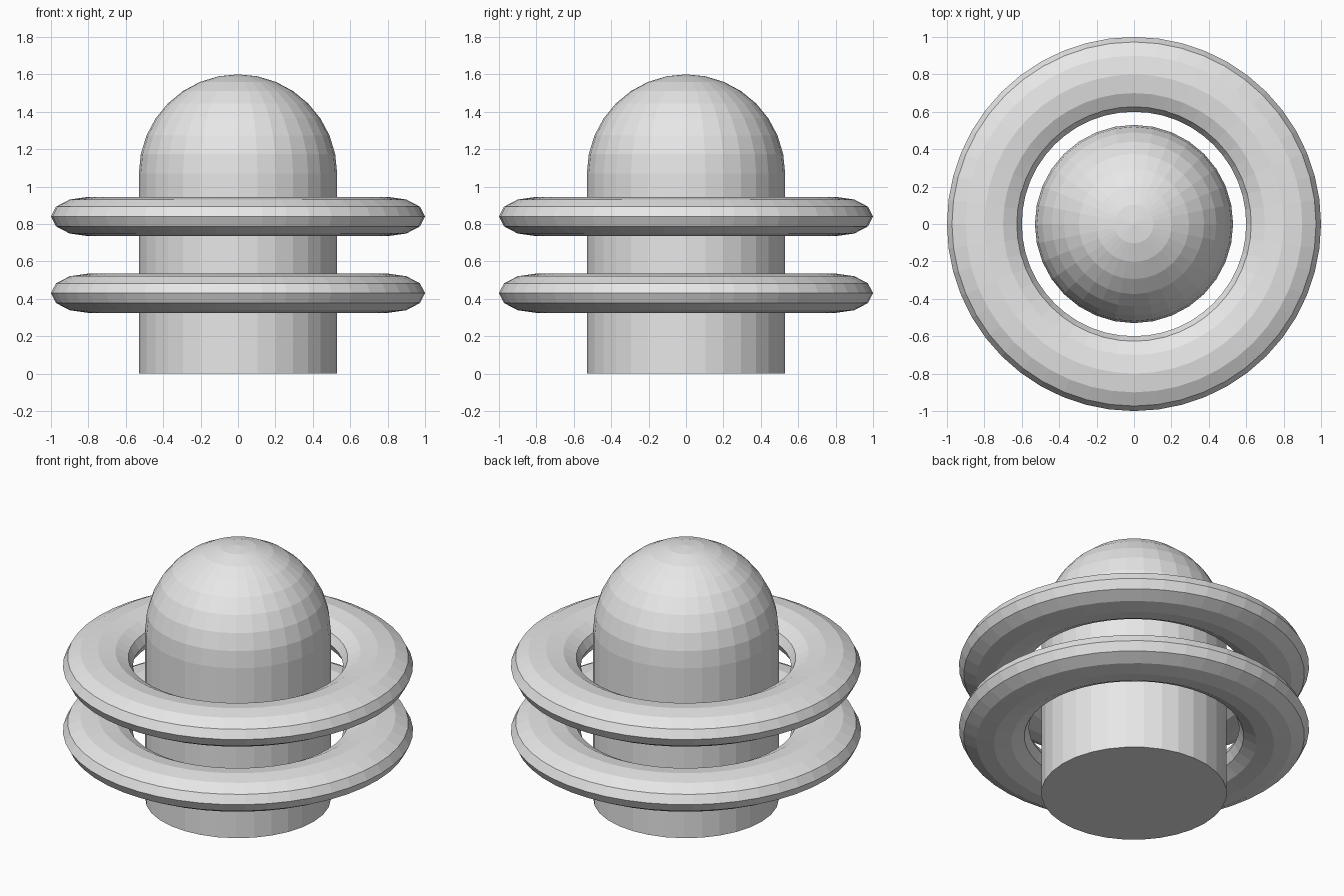
import bpy, bmesh, math
from mathutils import Matrix, Vector

cube = bpy.data.objects.get("Cube")
if cube:
    bpy.data.objects.remove(cube, do_unlink=True)

grey = bpy.data.materials.new("plain grey")
grey.use_nodes = True
grey.diffuse_color = (0.8, 0.8, 0.8, 1)
grey.node_tree.nodes["Principled BSDF"].inputs["Base Color"].default_value = (0.8, 0.8, 0.8, 1)

BODY_RADIUS, DOME_BASE = 0.53, 1.07


def domed_body():
    """Half sphere whose open rim is drawn down to the ground and capped."""
    bm = bmesh.new()
    bmesh.ops.create_uvsphere(bm, u_segments=32, v_segments=16, radius=BODY_RADIUS,
                              matrix=Matrix.Translation((0, 0, DOME_BASE)))
    lower = [v for v in bm.verts if v.co.z < DOME_BASE - 0.01]
    bmesh.ops.delete(bm, geom=lower, context='VERTS')
    rim = [e for e in bm.edges if e.is_boundary]
    wall = bmesh.ops.extrude_edge_only(bm, edges=rim)["geom"]
    for v in wall:
        if isinstance(v, bmesh.types.BMVert):
            v.co.z = 0
    bmesh.ops.contextual_create(bm, geom=[e for e in wall if isinstance(e, bmesh.types.BMEdge)])
    bmesh.ops.recalc_face_normals(bm, faces=bm.faces[:])
    mesh = bpy.data.meshes.new("domed_body")
    bm.to_mesh(mesh)
    bm.free()
    body = bpy.data.objects.new("domed_body", mesh)
    bpy.context.collection.objects.link(body)
    mesh.materials.append(grey)


def floating_ring(name, height):
    """Flattened torus around the body."""
    bpy.ops.mesh.primitive_torus_add(major_segments=48, minor_segments=12,
                                     major_radius=0.8, minor_radius=0.2,
                                     location=(0, 0, height))
    ring = bpy.context.object
    ring.name = name
    ring.scale.z = 0.525
    ring.data.materials.append(grey)


domed_body()
floating_ring("lower_ring", 0.43)
floating_ring("upper_ring", 0.84)
